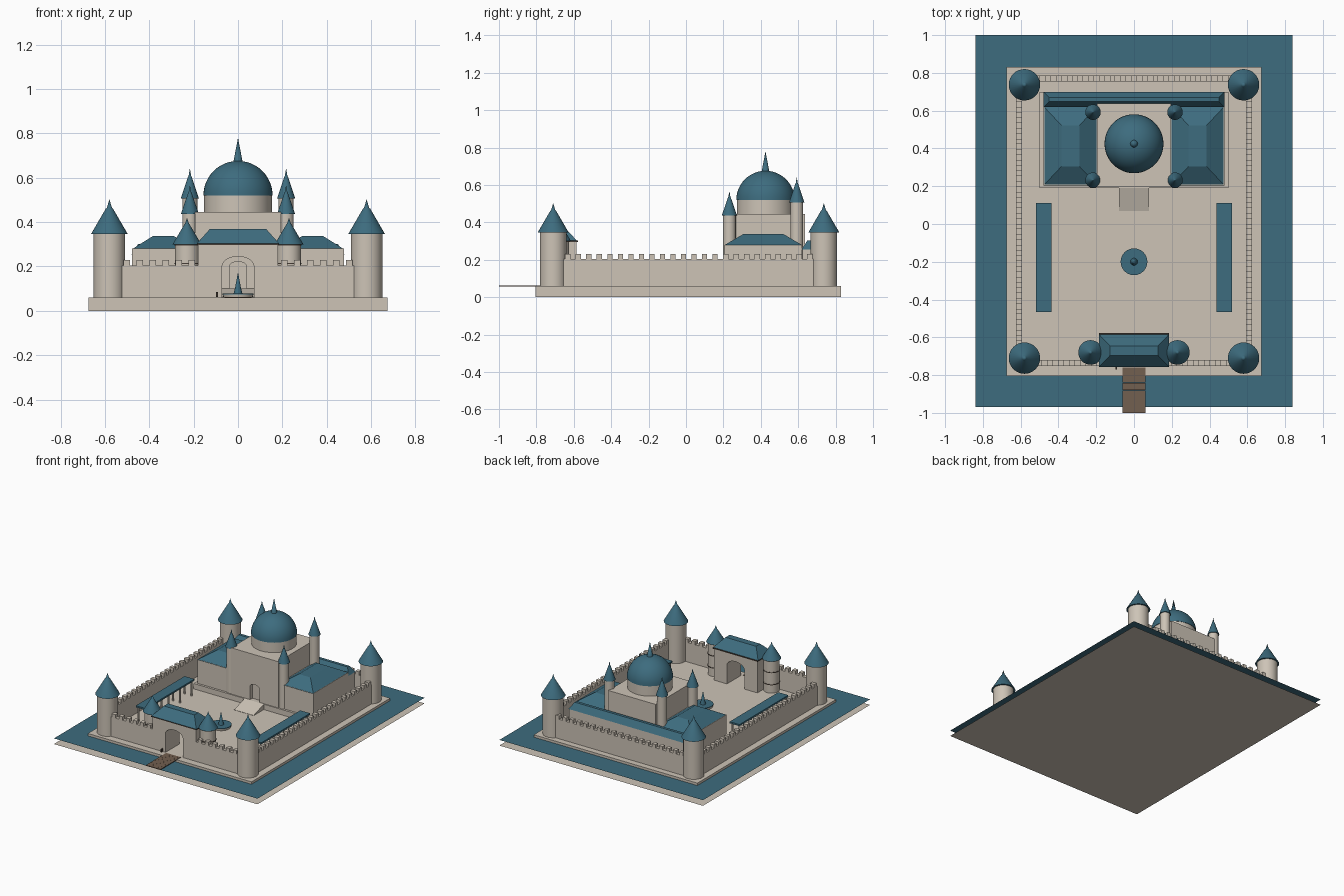
import bpy, bmesh, math

cube = bpy.data.objects.get("Cube")
if cube:
    bpy.data.objects.remove(cube)


def material(name, rgb):
    m = bpy.data.materials.new(name)
    m.use_nodes = True
    m.diffuse_color = (*rgb, 1)
    m.node_tree.nodes["Principled BSDF"].inputs["Base Color"].default_value = (*rgb, 1)
    return m


STONE = material("cream stone", (0.61, 0.55, 0.47))
BLUE = material("teal blue", (0.047, 0.15, 0.21))
WOOD = material("brown wood", (0.17, 0.115, 0.08))
DARK = material("dark timber", (0.06, 0.045, 0.035))


def finish(name, bm, mat, smooth=False):
    bmesh.ops.recalc_face_normals(bm, faces=bm.faces)
    me = bpy.data.meshes.new(name)
    bm.to_mesh(me)
    bm.free()
    me.materials.append(mat)
    ob = bpy.data.objects.new(name, me)
    bpy.context.collection.objects.link(ob)
    if smooth:
        bpy.ops.object.select_all(action='DESELECT')
        ob.select_set(True)
        bpy.context.view_layer.objects.active = ob
        bpy.ops.object.shade_smooth_by_angle(angle=math.radians(35))
    return ob


def add_frustum(bm, x, y, z, inset=(0, 0)):
    """Box over the ranges x, y, z; the top is drawn in by inset."""
    rings = []
    for h, (ix, iy) in zip(z, ((0, 0), inset)):
        rings.append([bm.verts.new((x[0] + ix, y[0] + iy, h)), bm.verts.new((x[1] - ix, y[0] + iy, h)),
                      bm.verts.new((x[1] - ix, y[1] - iy, h)), bm.verts.new((x[0] + ix, y[1] - iy, h))])
    low, top = rings
    bm.faces.new(low[::-1])
    bm.faces.new(top)
    for i in range(4):
        j = (i + 1) % 4
        bm.faces.new((low[i], low[j], top[j], top[i]))


def box(name, x, y, z, mat, inset=(0, 0)):
    bm = bmesh.new()
    add_frustum(bm, x, y, z, inset)
    return finish(name, bm, mat)


def sheet(name, x, y, z, mat):
    bm = bmesh.new()
    bm.faces.new([bm.verts.new((a, b, z)) for a, b in
                  ((x[0], y[0]), (x[1], y[0]), (x[1], y[1]), (x[0], y[1]))])
    me = finish(name, bm, mat)
    return me


def lathe(name, centre, profile, mat, sides=32):
    """Turn a (radius, height) profile about a vertical axis."""
    bm = bmesh.new()
    rings = []
    for r, z in profile:
        count = sides if r > 0 else 1
        rings.append([bm.verts.new((centre[0] + r * math.cos(2 * math.pi * i / sides),
                                    centre[1] + r * math.sin(2 * math.pi * i / sides), z))
                      for i in range(count)])
    for a, b in zip(rings, rings[1:]):
        for i in range(sides):
            j = (i + 1) % sides
            if len(b) == 1:
                bm.faces.new((a[i], a[j], b[0]))
            else:
                bm.faces.new((a[i], a[j], b[j], b[i]))
    bm.faces.new(rings[0][::-1])
    if len(rings[-1]) > 1:
        bm.faces.new(rings[-1])
    return finish(name, bm, mat, True)


def tower(name, centre, r, z, eave, tip, cone_r):
    """Round tower with a pointed roof ending in a thin finial."""
    lathe(name, centre, [(r, z), (r, eave)], STONE)
    neck = eave + (tip - eave) * 0.72
    lathe(name + "_roof", centre, [(cone_r, eave - 0.004), (cone_r * 0.2, neck),
                                   (cone_r * 0.14, neck + 0.004), (0, tip)], BLUE)


def arch_wall(name, half, y, z, opening, spring, rise):
    """Wall block with an arched opening running through it along y."""
    pts = [(-half, z[0]), (-half, z[1]), (half, z[1]), (half, z[0]), (opening, z[0])]
    for i in range(13):
        a = math.pi * i / 12
        pts.append((opening * math.cos(a), spring + rise * math.sin(a)))
    pts.append((-opening, z[0]))
    bm = bmesh.new()
    face = bm.faces.new([bm.verts.new((px, y[0], pz)) for px, pz in pts])
    out = bmesh.ops.extrude_face_region(bm, geom=[face])
    for v in out["geom"]:
        if isinstance(v, bmesh.types.BMVert):
            v.co.y = y[1]
    finish(name, bm, STONE)


def battlement(name, x, y):
    """Wall with evenly spaced merlons along its longer side."""
    bm = bmesh.new()
    add_frustum(bm, x, y, (0.06, 0.205))
    along_x = x[1] - x[0] > y[1] - y[0]
    start, end = x if along_x else y
    count = round((end - start) / 0.056)
    pitch = (end - start) / count
    for i in range(count):
        part = (start + (i + 0.25) * pitch, start + (i + 0.75) * pitch)
        add_frustum(bm, part if along_x else x, y if along_x else part, (0.205, 0.23))
    finish(name, bm, STONE)


FLOOR = 0.06

# Moat and castle platform
sheet("moat_bed", (-0.84, 0.84), (-0.97, 1), 0, STONE)
sheet("moat_water", (-0.84, 0.84), (-0.97, 1), 0.042, BLUE)
box("platform", (-0.675, 0.675), (-0.805, 0.83), (0, FLOOR), STONE)

# Plank bridge
bm = bmesh.new()
for i in range(12):
    y = -1 + i * 0.02
    add_frustum(bm, (-0.06, 0.06), (y, y + 0.0195), (0.058, 0.063))
finish("bridge", bm, WOOD)

# Outer walls
battlement("back_wall", (-0.54, 0.54), (0.755, 0.785))
for side, s in (("right", -1), ("left", 1)):
    battlement(side + "_wall", tuple(sorted((s * 0.592, s * 0.625))), (-0.66, 0.69))
    battlement(side + "_front_wall", tuple(sorted((s * 0.18, s * 0.53))), (-0.752, -0.72))
    tower(side + "_front_corner_tower", (s * 0.58, -0.71), 0.071, FLOOR, 0.35, 0.503, 0.083)
    tower(side + "_back_corner_tower", (s * 0.58, 0.737), 0.071, FLOOR, 0.35, 0.503, 0.083)

    # Gate towers with timber bands
    gate = (s * 0.23, -0.68)
    tower(side + "_gate_tower", gate, 0.054, FLOOR, 0.304, 0.42, 0.065)
    for z in (0.12, 0.21, 0.294):
        lathe(side + "_gate_tower_band", gate, [(0.056, z), (0.056, z + 0.006)], DARK)

    # Covered walk along the courtyard
    lo, hi = sorted((s * 0.437, s * 0.518))
    box(side + "_canopy", (lo, hi), (-0.465, 0.11), (0.168, 0.18), BLUE)
    for i in range(5):
        for x in (lo + 0.012, hi - 0.012):
            lathe(side + "_canopy_post", (x, -0.45 + i * 0.136), [(0.007, FLOOR), (0.007, 0.168)], STONE, 10)

    # Palace wings and turrets
    wing = tuple(sorted((s * 0.195, s * 0.478)))
    box(side + "_wing", wing, (0.207, 0.62), (FLOOR, 0.28), STONE)
    box(side + "_wing_roof", wing, (0.205, 0.622), (0.278, 0.337), BLUE, (0.094, 0.1))
    tower(side + "_front_turret", (s * 0.217, 0.232), 0.034, FLOOR, 0.44, 0.567, 0.041)
    tower(side + "_back_turret", (s * 0.217, 0.592), 0.034, FLOOR, 0.51, 0.642, 0.041)

# Gatehouse
arch_wall("gatehouse", 0.18, (-0.752, -0.585), (FLOOR, 0.298), 0.072, 0.2, 0.045)
box("gatehouse_eave", (-0.186, 0.186), (-0.757, -0.578), (0.296, 0.303), DARK)
box("gatehouse_roof", (-0.186, 0.186), (-0.757, -0.584), (0.303, 0.37), BLUE, (0.06, 0.062))
box("gate_latch", (-0.099, -0.091), (-0.77, -0.752), (0.062, 0.084), DARK)

# Palace terrace and ramp
box("terrace", (-0.5, 0.5), (0.19, 0.7), (FLOOR, 0.1), STONE)
bm = bmesh.new()
ramp = bmesh.ops.create_cube(bm, size=1)["verts"]
for v in ramp:
    front = v.co.y < 0
    v.co = (v.co.x * 0.16, 0.07 if front else 0.19,
            FLOOR if v.co.z < 0 else (FLOOR + 0.002 if front else 0.1))
finish("ramp", bm, STONE)

# Palace hall with a recessed doorway
box("hall", (-0.195, 0.195), (0.225, 0.637), (FLOOR, 0.445), STONE)
arch_wall("hall_front", 0.195, (0.197, 0.225), (0.1, 0.445), 0.038, 0.2, 0.022)
box("back_wing", (-0.478, 0.478), (0.622, 0.698), (FLOOR, 0.257), STONE)
box("back_wing_roof", (-0.48, 0.48), (0.618, 0.7), (0.255, 0.302), BLUE, (0.03, 0.03))

# Dome
CENTRE = (0, 0.425)
lathe("dome_drum", CENTRE, [(0.153, 0.445), (0.153, 0.522)], STONE, 48)
dome = [(0.156 * math.cos(math.pi * i / 24), 0.52 + 0.156 * math.sin(math.pi * i / 24)) for i in range(12)]
lathe("dome", CENTRE, dome + [(0, 0.676)], BLUE, 48)
lathe("dome_spire", CENTRE, [(0.022, 0.665), (0, 0.78)], BLUE, 12)

# Courtyard fountain
POOL = (0, -0.2)
lathe("fountain_basin", POOL, [(0.066, FLOOR), (0.07, 0.076)], STONE, 24)
lathe("fountain_water", POOL, [(0.071, 0.074), (0.071, 0.079)], BLUE, 24)
lathe("fountain_spout", POOL, [(0.02, 0.078), (0.012, 0.11), (0, 0.175)], BLUE, 12)
